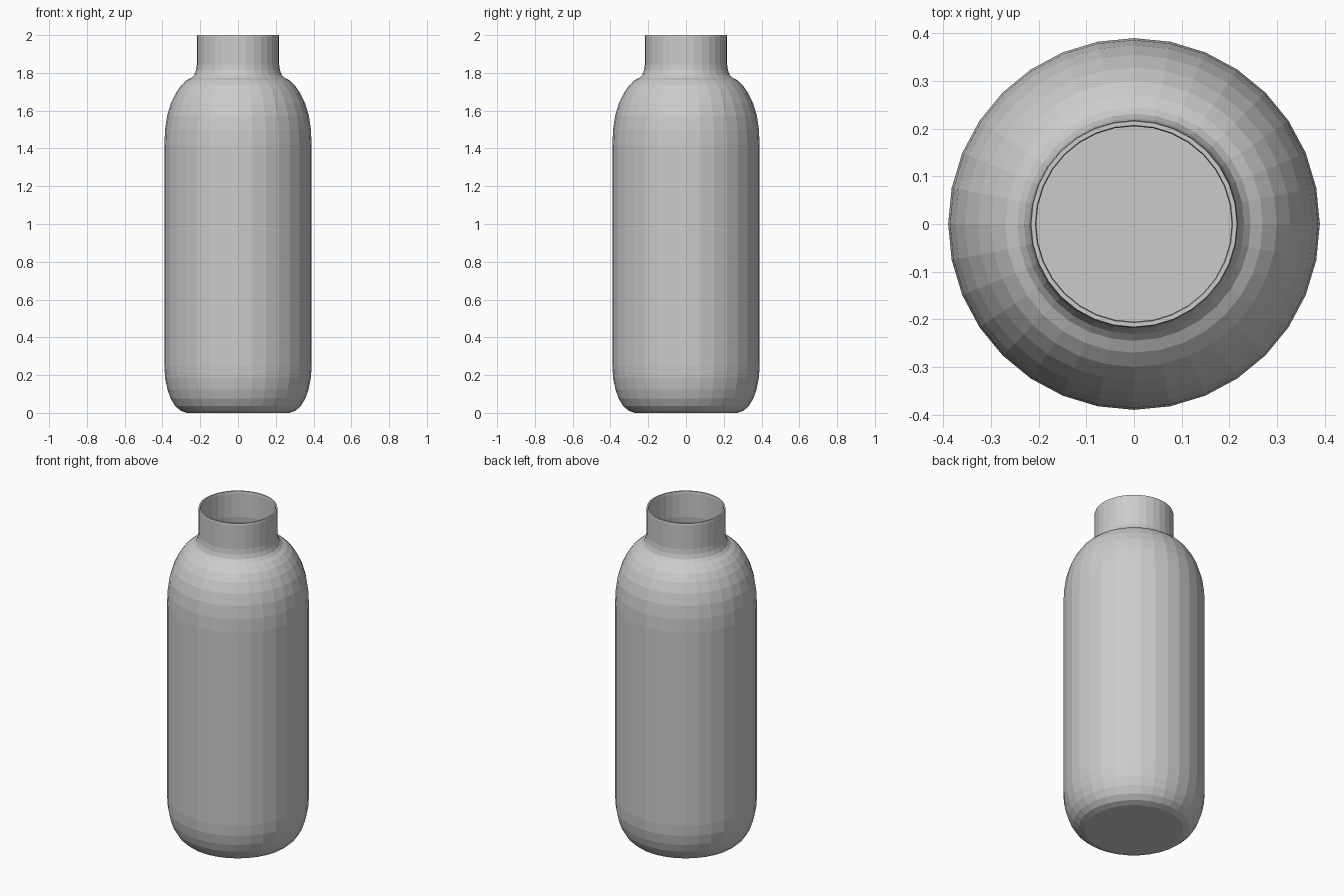
import bpy, bmesh
from math import sin, cos, pi

if "Cube" in bpy.data.objects:
    bpy.data.objects.remove(bpy.data.objects["Cube"])

SIDES = 32
WALL = 0.013

# outer profile (radius, height), from base to just below the lip
outer = [(0.27, 0.0), (0.305, 0.012), (0.333, 0.037), (0.357, 0.077),
         (0.374, 0.125), (0.386, 0.185), (0.39, 0.25),
         (0.39, 1.42), (0.386, 1.50), (0.375, 1.575), (0.355, 1.64),
         (0.328, 1.695), (0.300, 1.735), (0.270, 1.762), (0.245, 1.775),
         (0.231, 1.79), (0.222, 1.815), (0.218, 1.845), (0.218, 1.99)]


def inset(points, d):
    """Offset a profile towards the inside of the bottle."""
    result = []
    for i, (r, z) in enumerate(points):
        r0, z0 = points[i - 1] if i else (0.0, 0.0)
        r1, z1 = points[min(i + 1, len(points) - 1)]
        dr, dz = r1 - r0, z1 - z0
        n = (dr * dr + dz * dz) ** 0.5
        result.append((r - d * dz / n, z + d * dr / n))
    return result


def lathe(name, profile, sides):
    """Spin a profile around z, closing both ends with flat discs."""
    bm = bmesh.new()
    rings = [[bm.verts.new((r * cos(2 * pi * k / sides), r * sin(2 * pi * k / sides), z))
              for k in range(sides)] for r, z in profile]
    for a, b in zip(rings, rings[1:]):
        for k in range(sides):
            j = (k + 1) % sides
            bm.faces.new((a[k], a[j], b[j], b[k]))
    bm.faces.new(rings[0][::-1])
    bm.faces.new(rings[-1])
    bmesh.ops.recalc_face_normals(bm, faces=bm.faces)
    mesh = bpy.data.meshes.new(name)
    bm.to_mesh(mesh)
    bm.free()
    obj = bpy.data.objects.new(name, mesh)
    bpy.context.collection.objects.link(obj)
    return obj


# thin-walled bottle: outside, softened lip, then inside down to the floor
lip = [(0.216, 2.0), (0.207, 2.0)]
lathe("bottle", outer + lip + inset(outer, WALL)[::-1], SIDES)
